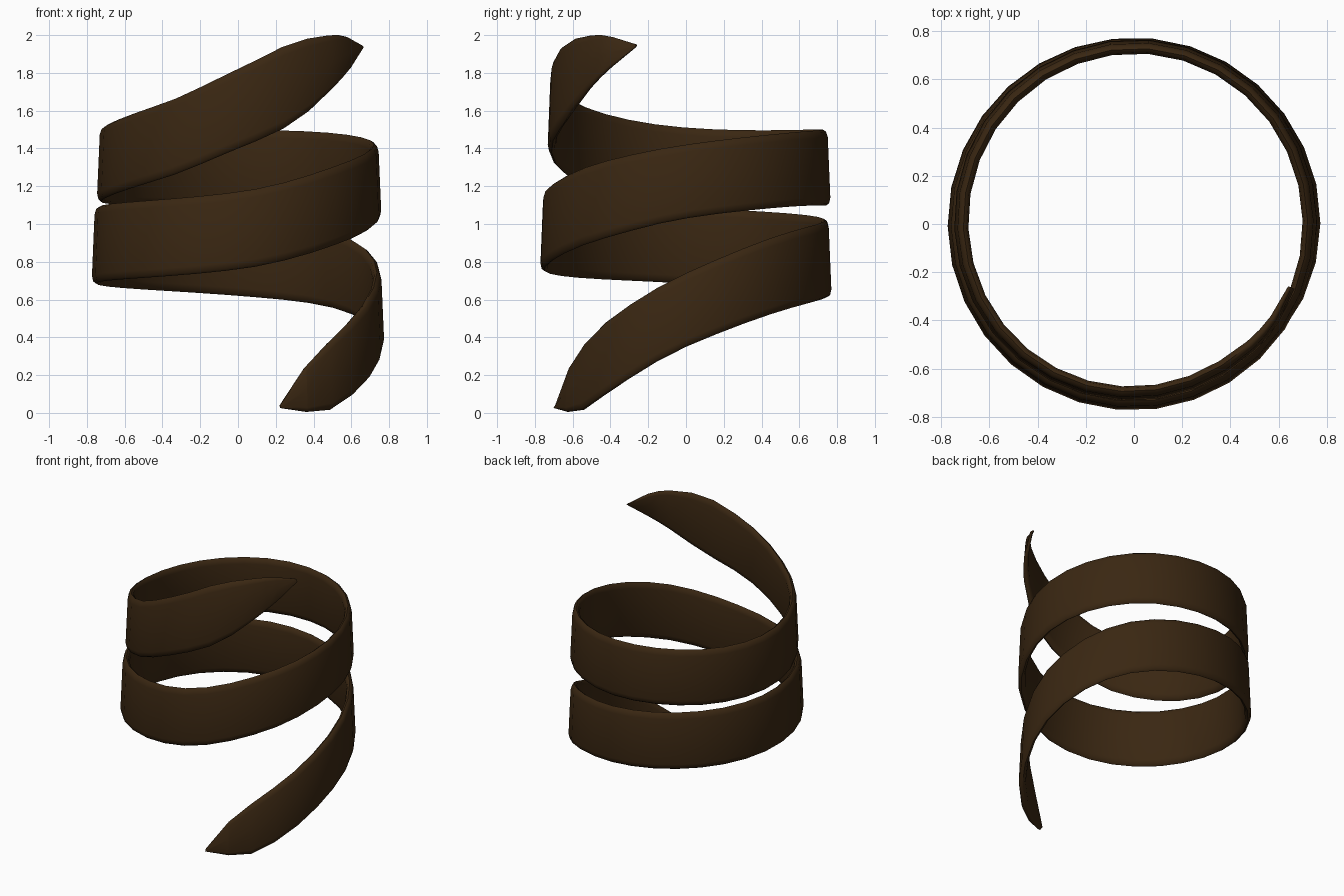
import bpy
import bmesh
import math

cube = bpy.data.objects.get("Cube")
if cube:
    bpy.data.objects.remove(cube, do_unlink=True)

# Dark brown material
brown = bpy.data.materials.new("dark brown")
colour = (0.042, 0.02, 0.006, 1)
brown.diffuse_color = colour
brown.use_nodes = True
brown.node_tree.nodes["Principled BSDF"].inputs["Base Color"].default_value = colour

# Stations along the ribbon: angle in degrees, lower edge, upper edge, outer radius
STATIONS = [
    (-72, .025, .04, .74), (-60, .005, .24, .74), (-47, .02, .38, .75),
    (-32, .12, .51, .765), (0, .35, .74, .775), (42, .54, .94, .775),
    (90, .62, 1.02, .775), (180, .685, 1.09, .775), (270, .76, 1.17, .775),
    (323, .92, 1.33, .765), (360, 1.03, 1.42, .76), (405, 1.09, 1.48, .765),
    (450, 1.1, 1.5, .768), (540, 1.12, 1.51, .748), (596, 1.24, 1.64, .74),
    (630, 1.4, 1.82, .735), (655, 1.54, 1.96, .73), (680, 1.77, 2, .73),
    (698, 1.935, 1.95, .72)]
THICKNESS = 0.045
LEAN = 0.017
STEPS = 64

# Rounded half of the strip section: (fraction of height, fraction of half thickness)
HALF = [(0, 0), (.025, .65), (.1, 1), (.5, 1), (.9, 1), (.975, .65), (1, 0)]
SECTION = HALF + [(h, -d) for h, d in reversed(HALF[1:-1])]


def slope(i, k):
    a = STATIONS[max(i - 1, 0)]
    b = STATIONS[min(i + 1, len(STATIONS) - 1)]
    return (b[k] - a[k]) / (b[0] - a[0])


def sample(angle):
    """Smoothly interpolate lower edge, upper edge and radius."""
    i = max(j for j in range(len(STATIONS) - 1) if STATIONS[j][0] <= angle)
    a, b = STATIONS[i], STATIONS[i + 1]
    span = b[0] - a[0]
    t = (angle - a[0]) / span
    ease = t * t * (3 - 2 * t)
    return [a[k] + (b[k] - a[k]) * ease
            + span * (slope(i, k) * t * (1 - t) ** 2 - slope(i + 1, k) * t * t * (1 - t))
            for k in (1, 2, 3)]


def station_ring(bm, angle):
    low, high, radius = sample(angle)
    thick = THICKNESS * (0.3 + 0.7 * min(1, (high - low) / 0.35))
    c, s = math.cos(math.radians(angle)), math.sin(math.radians(angle))
    ring = []
    for h, d in SECTION:
        r = radius - LEAN * h - thick / 2 + d * thick / 2
        ring.append(bm.verts.new((r * c, r * s, low + (high - low) * h)))
    return ring


# Spiral ribbon swept from the lower tip to the upper tip
bm = bmesh.new()
start, end = STATIONS[0][0], STATIONS[-1][0]
angles = {start + (end - start) * i / STEPS for i in range(STEPS + 1)}
angles |= {STATIONS[1][0], STATIONS[-2][0]}
rings = [station_ring(bm, a) for a in sorted(angles)]
n = len(SECTION)
for a, b in zip(rings, rings[1:]):
    for j in range(n):
        k = (j + 1) % n
        bm.faces.new((a[j], a[k], b[k], b[j]))
bm.faces.new(rings[0])
bm.faces.new(rings[-1])
bmesh.ops.recalc_face_normals(bm, faces=bm.faces)

mesh = bpy.data.meshes.new("spiral_ribbon")
bm.to_mesh(mesh)
bm.free()
mesh.materials.append(brown)
ribbon = bpy.data.objects.new("spiral_ribbon", mesh)
bpy.context.collection.objects.link(ribbon)

# Smooth shading
bpy.ops.object.select_all(action='DESELECT')
ribbon.select_set(True)
bpy.context.view_layer.objects.active = ribbon
bpy.ops.object.shade_smooth_by_angle(angle=math.radians(60))
